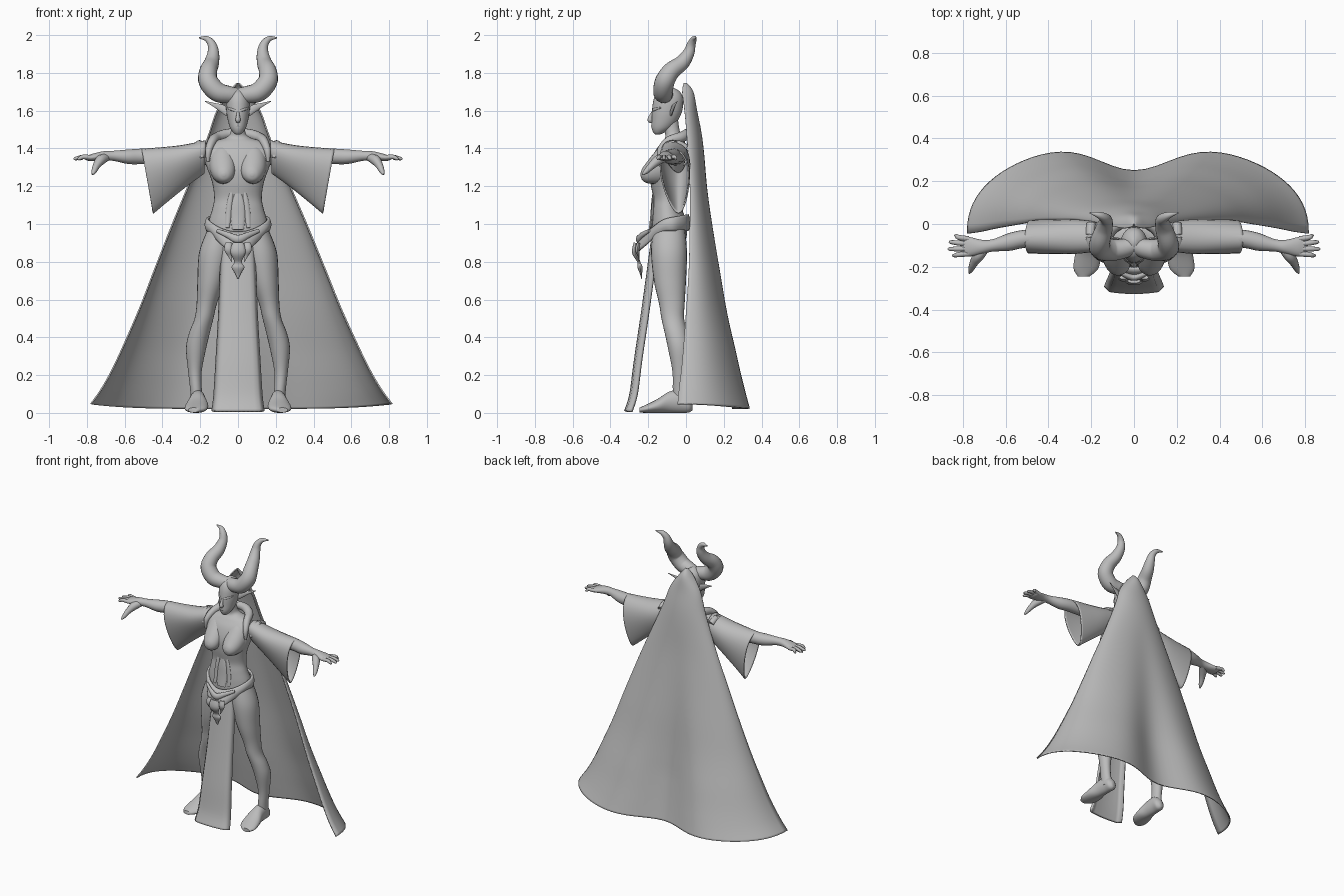
import bpy, bmesh, math
from mathutils import Vector

grey = bpy.data.materials.new("stone grey")
grey.diffuse_color = (0.5, 0.5, 0.5, 1)


def smooth_path(pts, sub=5):
    """Catmull-Rom interpolation of tuples."""
    p = [pts[0]] + list(pts) + [pts[-1]]
    out = []
    for i in range(1, len(p) - 2):
        for k in range(sub):
            t = k / sub
            out.append(tuple(0.5 * (2 * b + (c - a) * t + (2 * a - 5 * b + 4 * c - d) * t * t
                                    + (3 * b - a - 3 * c + d) * t ** 3)
                             for a, b, c, d in zip(p[i - 1], p[i], p[i + 1], p[i + 2])))
    return out + [tuple(pts[-1])]


def skin(name, rows, closed=True, caps=True, thick=0, mirror=False, angle=50):
    """Join rows of points into a smooth surface."""
    bm = bmesh.new()
    vs = [[bm.verts.new(c) for c in r] for r in rows]
    n = len(rows[0])
    for a, b in zip(vs, vs[1:]):
        for j in range(n if closed else n - 1):
            bm.faces.new((a[j], a[(j + 1) % n], b[(j + 1) % n], b[j]))
    if closed and caps:
        bm.faces.new(vs[0])
        bm.faces.new(vs[-1])
    bmesh.ops.recalc_face_normals(bm, faces=bm.faces)
    me = bpy.data.meshes.new(name)
    bm.to_mesh(me)
    bm.free()
    ob = bpy.data.objects.new(name, me)
    bpy.context.collection.objects.link(ob)
    me.materials.append(grey)
    if thick:
        m = ob.modifiers.new("thickness", 'SOLIDIFY')
        m.thickness, m.offset = thick, 0
    if mirror:
        ob.modifiers.new("mirror", 'MIRROR')
    bpy.ops.object.select_all(action='DESELECT')
    ob.select_set(True)
    bpy.context.view_layer.objects.active = ob
    bpy.ops.object.shade_smooth_by_angle(angle=math.radians(angle))
    return ob


def circle(n):
    return [(math.cos(2 * math.pi * k / n), math.sin(2 * math.pi * k / n)) for k in range(n)]


def loft(name, axis, stations, n=24, **kw):
    """Ellipses along an axis: (position, centre 1, centre 2, radius 1, radius 2)."""
    rows = []
    for t, c1, c2, r1, r2 in smooth_path(stations):
        ring = [(c1 + r1 * c, c2 + r2 * s) for c, s in circle(n)]
        rows.append([{'z': (a, b, t), 'x': (t, a, b), 'y': (a, t, b)}[axis] for a, b in ring])
    return skin(name, rows, **kw)


def tube(name, pts, n=14, flat=1.0, **kw):
    """Round tube along (x, y, z, radius) points; flat squashes it in depth."""
    pts = smooth_path(pts)
    rows = []
    for i, p in enumerate(pts):
        c = Vector(p[:3])
        tan = (Vector(pts[min(i + 1, len(pts) - 1)][:3]) - Vector(pts[max(i - 1, 0)][:3])).normalized()
        side = tan.cross(Vector((0, 1, 0))).normalized()
        up = side.cross(tan)
        rows.append([c + side * a * p[3] + up * b * p[3] * flat for a, b in circle(n)])
    return skin(name, rows, **kw)


# body
loft("torso", 'z', [(.83, 0, -.09, .06, .05), (.92, 0, -.09, .155, .09), (1.0, 0, -.09, .158, .095),
                    (1.08, 0, -.10, .136, .08), (1.14, 0, -.10, .126, .075), (1.22, 0, -.105, .137, .083),
                    (1.30, 0, -.10, .165, .09), (1.38, 0, -.083, .19, .083), (1.43, 0, -.068, .15, .064),
                    (1.46, 0, -.065, .06, .045), (1.50, 0, -.075, .036, .04), (1.58, 0, -.085, .034, .04)], n=32)
loft("breast", 'y', [(-.24, .075, 1.262, .008, .008), (-.232, .075, 1.263, .03, .03),
                     (-.212, .075, 1.27, .05, .052), (-.18, .078, 1.288, .064, .075),
                     (-.14, .08, 1.31, .072, .098), (-.09, .082, 1.33, .078, .11)], mirror=True)
loft("leg", 'z', [(.97, .09, -.09, .072, .085), (.85, .118, -.09, .088, .095), (.70, .142, -.085, .073, .085),
                  (.58, .165, -.075, .054, .068), (.50, .18, -.07, .05, .06), (.42, .205, -.052, .055, .06),
                  (.34, .222, -.037, .053, .058), (.22, .228, -.03, .036, .042), (.12, .222, -.03, .031, .04),
                  (.04, .215, -.02, .036, .045)], mirror=True)
loft("foot", 'y', [(.035, .21, .035, .015, .02), (.015, .21, .045, .036, .043), (-.03, .212, .06, .04, .06),
                   (-.09, .214, .056, .046, .056), (-.15, .217, .037, .06, .037), (-.21, .225, .022, .057, .022),
                   (-.245, .235, .015, .028, .013)], mirror=True)
loft("arm", 'x', [(.15, -.06, 1.37, .06, .06), (.35, -.06, 1.36, .045, .045), (.50, -.068, 1.358, .042, .042),
                  (.58, -.083, 1.356, .042, .039), (.66, -.10, 1.361, .029, .027), (.71, -.107, 1.36, .033, .026),
                  (.76, -.107, 1.354, .044, .021), (.79, -.105, 1.35, .046, .016), (.808, -.105, 1.35, .036, .01)],
     n=18, mirror=True)
for i, (y0, y1, x1) in enumerate([(-.07, -.055, .84), (-.093, -.085, .865), (-.116, -.117, .87), (-.139, -.147, .85)]):
    tube(f"finger_{i + 1}", [(.775, y0, 1.352, .013), (.82, (y0 + y1) / 2, 1.355, .012),
                             (x1 - .01, y1, 1.346, .009), (x1, y1, 1.342, .004)], n=8, mirror=True)
tube("thumb", [(.69, -.105, 1.355, .02), (.725, -.145, 1.34, .027), (.748, -.18, 1.31, .02),
               (.762, -.21, 1.28, .014), (.77, -.23, 1.262, .005)], n=10, mirror=True)

# head
loft("head", 'z', [(1.474, 0, -.15, .012, .012), (1.485, 0, -.143, .026, .03), (1.51, 0, -.128, .042, .054),
                   (1.55, 0, -.112, .054, .07), (1.60, 0, -.10, .062, .08), (1.66, 0, -.093, .062, .078),
                   (1.70, 0, -.09, .045, .058), (1.725, 0, -.085, .01, .012)], n=28)
tube("nose", [(0, -.172, 1.60, .006), (0, -.187, 1.57, .01), (0, -.19, 1.55, .014), (0, -.178, 1.54, .008)], n=10)
tube("lips", [(-.024, -.166, 1.516, .003), (0, -.177, 1.518, .008), (.024, -.166, 1.516, .003)], n=8)
tube("brow", [(.008, -.174, 1.598, .007), (.032, -.165, 1.606, .008), (.056, -.133, 1.616, .004)], n=8, mirror=True)
tube("ear", [(.05, -.08, 1.585, .018), (.085, -.07, 1.612, .02), (.125, -.06, 1.63, .011),
             (.175, -.045, 1.65, .002)], n=10, flat=.4, mirror=True)
tube("horn", [(.0, -.10, 1.68, .04), (.05, -.115, 1.685, .046), (.11, -.122, 1.70, .052), (.157, -.112, 1.755, .052),
              (.157, -.078, 1.81, .047), (.14, -.022, 1.853, .04), (.131, .014, 1.905, .031),
              (.138, .028, 1.95, .023), (.165, .042, 1.98, .015), (.207, .053, 1.986, .003)], n=18, mirror=True)

# bell sleeves, hanging to a point with a slanted opening
rows = []
for xt, zt, xb, zb, w in smooth_path([(.17, 1.44, .18, 1.27, .075), (.29, 1.415, .27, 1.205, .088),
                                      (.41, 1.402, .37, 1.125, .088), (.51, 1.395, .45, 1.058, .085)]):
    row = []
    for c, s in circle(28):
        t = (1 - c) / 2
        row.append((xt + (xb - xt) * t, -.07 + .03 * t + w * s * (1.1 - .55 * t), zt + (zb - zt) * t))
    rows.append(row)
skin("sleeve", rows, caps=False, thick=.008, mirror=True)

# shoulder collar and gathered cloth
tube("collar", [(.16, -.14, 1.33, .008), (.155, -.135, 1.39, .018), (.135, -.09, 1.44, .024), (.11, -.03, 1.458, .028),
                (.06, .005, 1.475, .028), (.0, .012, 1.48, .026)], mirror=True)
tube("shoulder_gather", [(.19, -.12, 1.35, .012), (.205, -.10, 1.405, .02), (.205, -.05, 1.422, .022),
                         (.20, .0, 1.40, .022)], mirror=True)

# cape with a peaked hood, flaring out at the hem
rows = []
for z, w, f, d in smooth_path([(1.745, .006, -.012, .012), (1.70, .045, -.02, .055), (1.60, .115, -.008, .063),
                               (1.45, .17, .005, .078), (1.20, .275, .02, .09), (1.0, .36, .02, .12),
                               (.76, .457, .015, .165), (.52, .553, .0, .22), (.26, .672, -.02, .295),
                               (.12, .75, -.036, .345), (.03, .815, -.045, .378)]):
    k = max(0, min(1, (1.35 - z) / 1.0))
    row = []
    for i in range(49):
        a = (i / 48 - .5) * math.pi
        x, c = math.sin(a), max(0, math.cos(a))
        low = c ** .85 * (1.15 - .375 * math.exp(-(x / .31) ** 2))
        row.append((x * w * (1 if x > 0 else .955), f + d * (k * low + (1 - k) * c),
                    z + k * (.025 * x ** 4 - .008)))
    rows.append(row)
skin("cape", rows, closed=False, thick=.008)

# front cloth panel with turned side edges
rows = [[(u / 6 * w, y + .012 * (u / 6) ** 2 + (.02 if abs(u) == 6 else 0), z) for u in range(-6, 7)]
        for z, w, y in smooth_path([(.90, .083, -.18), (.70, .092, -.207), (.50, .10, -.235), (.28, .113, -.268),
                                    (.10, .124, -.292), (.008, .135, -.32)])]
skin("front_panel", rows, closed=False, thick=.016)

# hip belt dipping to a point in front
rows = []
for v in range(7):
    row = []
    for i in range(48):
        a = 2 * math.pi * i / 48
        front = max(0, math.cos(a)) ** 2
        top, bottom = 1.03 - .055 * front - .02 * math.cos(a), .965 - .12 * front ** 1.5
        bulge = math.sin(math.pi * v / 6) * .01
        r = 1 + .015 * math.sin(a * 8) * v / 6
        row.append(((.16 + bulge) * math.sin(a) * r,
                    -.09 - (.097 + bulge + .065 * front ** 2 * (v / 6 + .3)) * math.cos(a) * r,
                    top + (bottom - top) * v / 6))
    rows.append(row)
skin("hip_belt", rows, caps=False, thick=.014)
tube("belt_pendant", [(0, -.265, .90, .03), (0, -.27, .85, .04), (0, -.25, .80, .02), (0, -.243, .77, .034),
                      (0, -.238, .735, .014), (0, -.235, .71, .003)], flat=.4)
tube("belt_tassel", [(.05, -.25, .90, .018), (.05, -.258, .865, .022), (.042, -.25, .83, .01),
                     (.034, -.25, .80, .002)], n=10, flat=.5, mirror=True)
tube("belt_clasp", [(-.11, -.195, .965, .01), (-.05, -.235, .94, .016), (0, -.25, .92, .022),
                    (.05, -.235, .94, .016), (.11, -.195, .965, .01)], flat=.7)

# bodice panel on the belly
tube("belly_strip", [(.03, -.17, 1.18, .008), (.042, -.174, 1.12, .014), (.05, -.176, 1.05, .016),
                     (.056, -.185, .98, .01)], n=10, flat=.5, mirror=True)
tube("belly_panel", [(0, -.174, 1.17, .012), (0, -.176, 1.11, .034), (0, -.18, 1.04, .038),
                     (0, -.19, .97, .03)], flat=.25)
